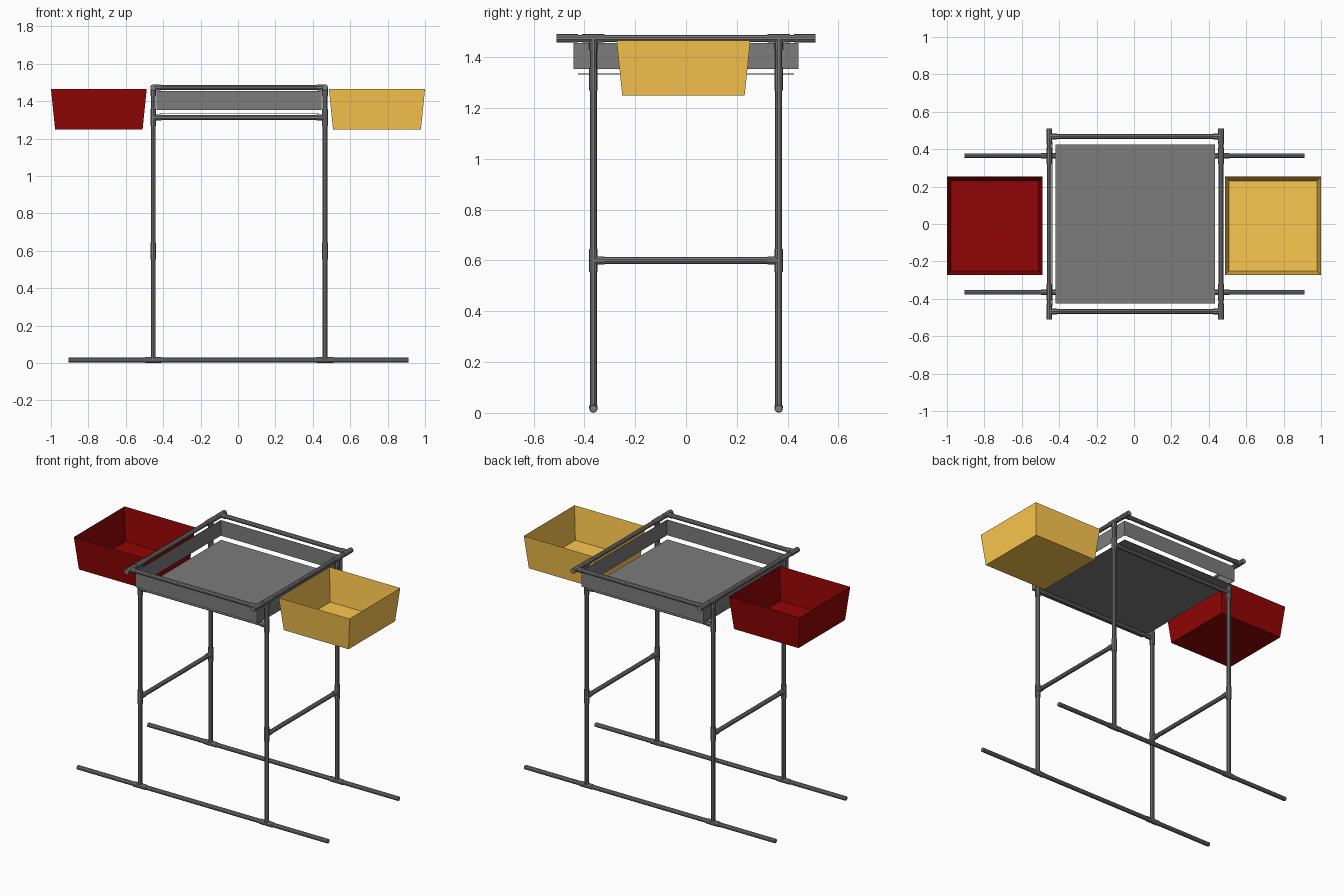
import bpy
from mathutils import Vector

if "Cube" in bpy.data.objects:
    bpy.data.objects.remove(bpy.data.objects["Cube"])

CX = 0.006                      # frame centre in x
LX = (CX - 0.459, CX + 0.459)   # leg / side rail x positions
LY, RY = 0.365, 0.468           # leg and cross rail y offsets
FOOT_Z, BRACE_Z, SHELF_Z, TOP_Z = 0.0165, 0.60, 1.313, 1.474
PIPE, SLEEVE = 0.0138, 0.0165


def paint(name, rgb):
    m = bpy.data.materials.new(name)
    m.diffuse_color = (*rgb, 1)
    m.use_nodes = True
    m.node_tree.nodes["Principled BSDF"].inputs["Base Color"].default_value = m.diffuse_color
    return m


STEEL = paint("dark_steel", (0.2, 0.2, 0.2))
RED = paint("red_paint", (0.29, 0.0015, 0.0015))
GOLD = paint("gold_paint", (0.98, 0.57, 0.08))


def tube(name, a, b, r=PIPE):
    a, b = Vector(a), Vector(b)
    d = b - a
    bpy.ops.mesh.primitive_cylinder_add(vertices=10, radius=r, depth=d.length,
                                        location=(a + b) / 2)
    o = bpy.context.object
    o.name = name
    o.rotation_euler = d.to_track_quat('Z', 'Y').to_euler()
    o.data.materials.append(STEEL)
    return o


def fitting(name, p, run, stub, half=0.045):
    """T connector: sleeve along run, short branch along stub."""
    p, run, stub = Vector(p), Vector(run), Vector(stub)
    tube(name + "_sleeve", p - run * half, p + run * half, SLEEVE)
    tube(name + "_branch", p, p + stub * half, SLEEVE)


def mesh(name, verts, faces, mat, thick=0):
    me = bpy.data.meshes.new(name)
    me.from_pydata(verts, [], faces)
    me.materials.append(mat)
    o = bpy.data.objects.new(name, me)
    bpy.context.collection.objects.link(o)
    if thick:
        o.modifiers.new("thickness", 'SOLIDIFY').thickness = thick
    return o


X, Y, Z = Vector((1, 0, 0)), Vector((0, 1, 0)), Vector((0, 0, 1))

# Pipes running left to right: feet, shelf supports, top cross rails
for s in (-1, 1):
    tube("foot", (-0.906, s * LY, FOOT_Z), (0.911, s * LY, FOOT_Z))
    tube("shelf_support", (LX[0], s * LY, SHELF_Z), (LX[1], s * LY, SHELF_Z))
    tube("cross_rail", (LX[0], s * RY, TOP_Z), (LX[1], s * RY, TOP_Z))

# Legs, braces and side rails with their connectors
for x, inward in zip(LX, (X, -X)):
    tube("side_rail", (x, -0.51, TOP_Z), (x, 0.51, TOP_Z))
    tube("side_brace", (x, -LY, BRACE_Z), (x, LY, BRACE_Z))
    for s in (-1, 1):
        y = s * LY
        tube("leg", (x, y, FOOT_Z), (x, y, TOP_Z))
        fitting("foot_tee", (x, y, FOOT_Z), X, Z * 0.3)
        fitting("brace_tee", (x, y, BRACE_Z), Z, Y * -s)
        fitting("shelf_tee", (x, y, SHELF_Z), Z, inward)
        fitting("rail_tee", (x, y, TOP_Z), Y, -Z)
        fitting("corner_tee", (x, s * RY, TOP_Z), Y, inward, 0.042)

# Flat shelf panel
x0, x1, w = CX - 0.426, CX + 0.426, 0.425
mesh("shelf_panel", [(x0, -w, 1.335), (x1, -w, 1.335), (x1, w, 1.335), (x0, w, 1.335)],
     [(0, 1, 2, 3)], STEEL, 0.003)

# Thin skirt panels round the shelf
x0, x1, w = CX - 0.441, CX + 0.441, 0.442
ring = [(x0, -w), (x1, -w), (x1, w), (x0, w)]
sides = [(i, (i + 1) % 4, (i + 1) % 4 + 4, i + 4) for i in range(4)]
mesh("skirt", [(x, y, z) for z in (1.353, 1.455) for x, y in ring], sides, STEEL, 0.002)


# Tapered open bins
def bin_box(name, xa, xb, mat):
    verts = []
    for z, t in ((1.25, 0.022), (1.465, 0)):
        ya, yb = -0.273 + t, 0.253 - t
        verts += [(xa + t, ya, z), (xb - t, ya, z), (xb - t, yb, z), (xa + t, yb, z)]
    mesh(name, verts, sides + [(3, 2, 1, 0)], mat)


bin_box("left_bin", -1.0, -0.488, RED)
bin_box("right_bin", 0.486, 1.0, GOLD)
